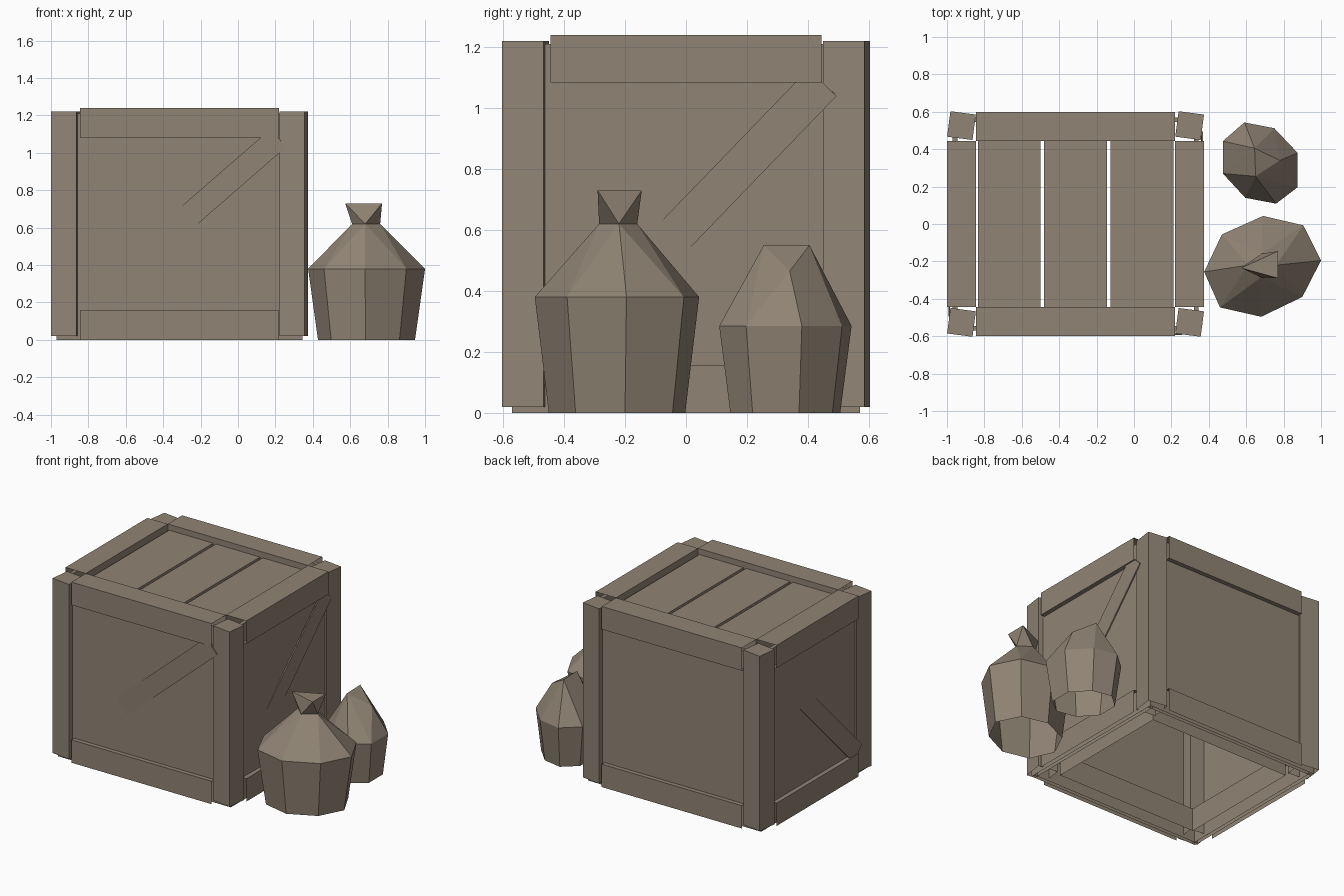
import bpy, bmesh, math
from mathutils import Matrix, Vector

cube = bpy.data.objects.get("Cube")
if cube:
    bpy.data.objects.remove(cube, do_unlink=True)

# Single weathered clay-and-wood colour
COLOUR = (0.28, 0.23, 0.175, 1)
mat = bpy.data.materials.new("weathered_brown")
mat.use_nodes = True
mat.diffuse_color = COLOUR
bsdf = mat.node_tree.nodes["Principled BSDF"]
bsdf.inputs["Base Color"].default_value = COLOUR
bsdf.inputs["Roughness"].default_value = 0.9

X, Y, Z = Vector((1, 0, 0)), Vector((0, 1, 0)), Vector((0, 0, 1))


def add_object(name, bm, open_sides=()):
    """Make an object, leaving out the faces that look along open_sides."""
    bmesh.ops.recalc_face_normals(bm, faces=bm.faces)
    bm.normal_update()
    gone = [f for f in bm.faces if any(f.normal.dot(d) > 0.99 for d in open_sides)]
    bmesh.ops.delete(bm, geom=gone, context='FACES')
    mesh = bpy.data.meshes.new(name)
    bm.to_mesh(mesh)
    bm.free()
    mesh.materials.append(mat)
    obj = bpy.data.objects.new(name, mesh)
    bpy.context.collection.objects.link(obj)


def box(name, centre, size, rot=Matrix.Identity(4), open_sides=()):
    bm = bmesh.new()
    bmesh.ops.create_cube(bm, size=1,
                          matrix=Matrix.Translation(centre) @ rot @ Matrix.Diagonal((*size, 1)))
    add_object(name, bm, open_sides)


def hull(name, points, open_sides=()):
    bm = bmesh.new()
    for p in points:
        bm.verts.new(p)
    bmesh.ops.convex_hull(bm, input=bm.verts)
    bmesh.ops.dissolve_limit(bm, angle_limit=0.03, verts=bm.verts, edges=bm.edges)
    add_object(name, bm, open_sides)


# Crate dimensions
CX, HX, HY = -0.3125, 0.6875, 0.6      # centre and half sizes
RAIL, HIGH, RECESS = 0.155, 0.157, 0.03
LEN_X, LEN_Y = 1.065, 0.89             # clear lengths between posts
TOP, WALL_TOP, WALL = 1.24, 1.21, 0.025

# Corner posts, each turned slightly, open underneath
for sx, nx in ((-1, "right"), (1, "left")):
    for sy, ny in ((-1, "front"), (1, "back")):
        box(f"post_{ny}_{nx}", (CX + sx * 0.61, sy * 0.526, 0.62),
            (0.137, 0.137, 1.2), Matrix.Rotation(math.radians(-7.5), 4, 'Z'), [-Z])

for s, fb, lr in ((-1, "front", "right"), (1, "back", "left")):
    # Rails, open at both ends; the lower ones are open underneath too
    for level, z, under in (("top", TOP - HIGH / 2, []), ("bottom", HIGH / 2, [-Z])):
        box(f"{level}_rail_{fb}", (CX, s * (HY - RAIL / 2), z),
            (LEN_X, RAIL, HIGH), open_sides=[X, -X] + under)
        box(f"{level}_rail_{lr}", (CX + s * (HX - RAIL / 2), 0, z),
            (RAIL, LEN_Y, HIGH), open_sides=[Y, -Y] + under)
    # Wall panels, meeting inside the posts
    deep = RECESS + WALL / 2
    box(f"wall_{fb}", (CX, s * (HY - deep), WALL_TOP / 2),
        (2 * (HX - RECESS), WALL, WALL_TOP), open_sides=[-Z])
    box(f"wall_{lr}", (CX + s * (HX - deep), 0, WALL_TOP / 2),
        (WALL, 2 * (HY - RECESS), WALL_TOP), open_sides=[-Z])

# Lid planks with gaps
for i in (-1, 0, 1):
    box(f"lid_plank_{i + 2}", (CX + i * 0.355, 0, 1.19), (0.335, LEN_Y, 0.02))


# Thin diagonal braces, tilted so one end sinks into the wall
def brace(name, centre, length, angle, turn):
    rot = (Matrix.Rotation(turn, 4, 'Z')
           @ Matrix.Rotation(-math.radians(angle), 4, 'Y')
           @ Matrix.Rotation(-0.026, 4, 'Z'))
    box(name, centre, (length, 0.008, 0.128), rot)


PROUD = RECESS - 0.002
brace("brace_front", (CX, -HY + PROUD, 0.62), 1.4, 41, 0)
for s, lr in ((-1, "right"), (1, "left")):
    brace(f"brace_{lr}", (CX + s * (HX - PROUD), 0, 0.62), 1.29, 46, math.pi / 2)


# Tied sacks: eight-sided bodies, open underneath, narrowing to a pinched top
def ring(outline, z, scale=1):
    mid = sum((Vector(p) for p in outline), Vector((0, 0))) / len(outline)
    return [(*(mid + (Vector(p) - mid) * scale), z) for p in outline]


big = [(0.69, 0.043), (0.905, -0.007), (1, -0.195), (0.9, -0.39),
       (0.68, -0.496), (0.46, -0.446), (0.375, -0.256), (0.47, -0.056)]
neck = [(0.61, -0.22), (0.68, -0.285), (0.76, -0.22), (0.68, -0.16)]
tuft = [(0.573, -0.235), (0.77, -0.145), (0.77, -0.29)]
hull("large_sack_body", ring(big, 0, 0.83) + ring(big, 0.38) + ring(neck, 0.62), [-Z, Z])
hull("large_sack_tuft", ring(neck, 0.62) + ring(tuft, 0.73), [-Z])

small = [(0.59, 0.543), (0.75, 0.512), (0.875, 0.38), (0.875, 0.197),
         (0.76, 0.109), (0.595, 0.14), (0.475, 0.27), (0.475, 0.443)]
pinch = [(0.645, 0.405, 0.55), (0.65, 0.255, 0.55), (0.78, 0.34, 0.465)]
hull("small_sack", ring(small, 0, 0.83) + ring(small, 0.285) + pinch, [-Z])
